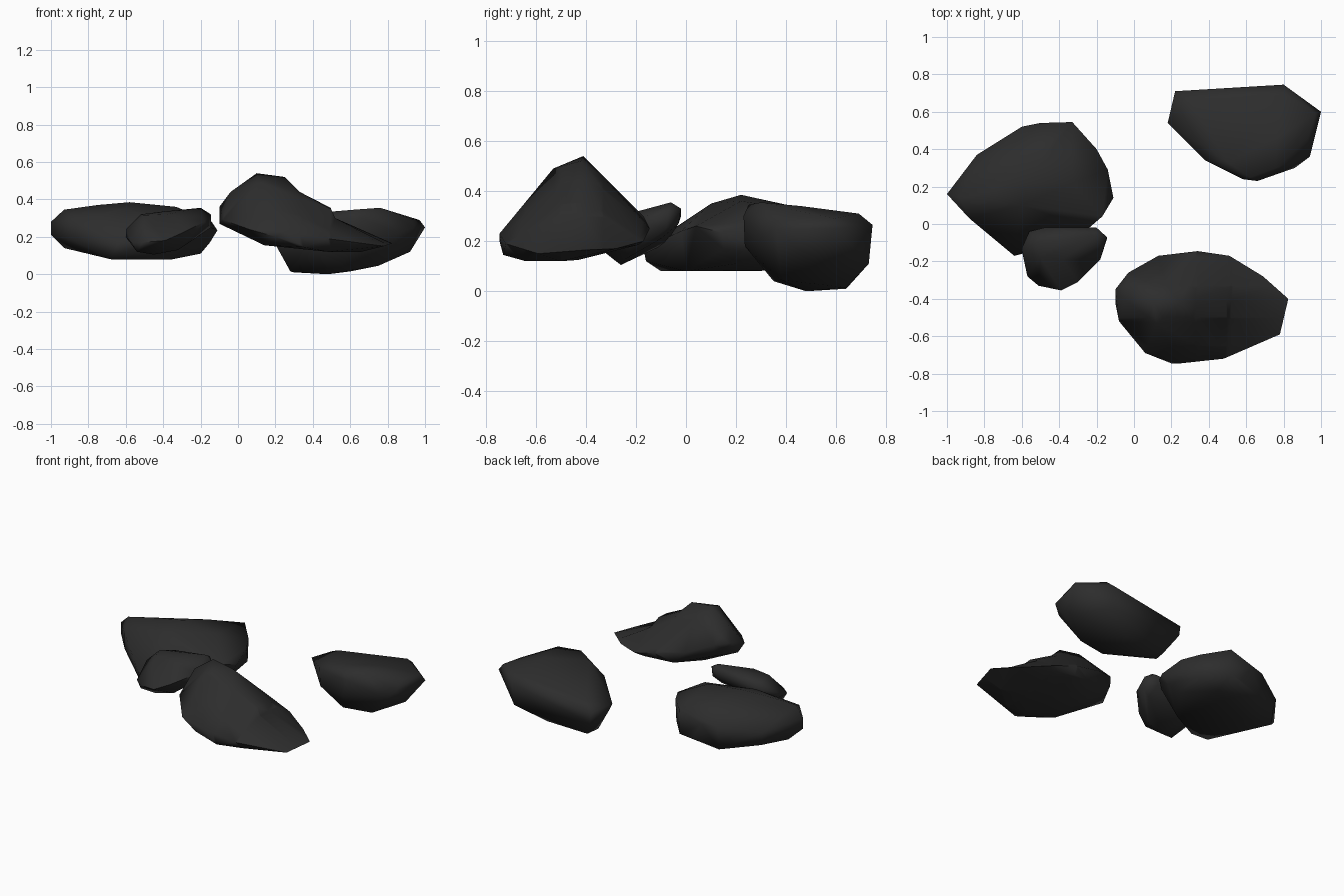
import bpy, bmesh, math

stone = bpy.data.materials.new("dark_stone")
stone.diffuse_color = (0.026, 0.026, 0.026, 1)


def chip(bm, cap):
    """Cut a stepped slope along x: cap lists (x, highest z)."""
    cuts = [((x, 0, 0), (1, 0, 0)) for x, _ in cap[1:-1]]
    cuts += [((0, y, 0), (0, 1, 0)) for y in (-.65, -.50, -.33)]
    for co, no in cuts:
        bmesh.ops.bisect_plane(bm, geom=bm.verts[:] + bm.edges[:] + bm.faces[:],
                               plane_co=co, plane_no=no)
    for v in bm.verts:
        for (xa, za), (xb, zb) in zip(cap, cap[1:]):
            if xa <= v.co.x <= xb:
                v.co.z = min(v.co.z, za + (zb - za) * (v.co.x - xa) / (xb - xa))
    bmesh.ops.triangulate(bm, faces=bm.faces[:])


def rock(name, rim, top, bottom, cap=None):
    """Chipped stone: the hull around its rim, crown and underside points."""
    bm = bmesh.new()
    for p in rim + top + bottom:
        bm.verts.new(p)
    res = bmesh.ops.convex_hull(bm, input=bm.verts[:])
    loose = {g for g in res["geom_interior"] + res["geom_unused"]
             if isinstance(g, bmesh.types.BMVert)}
    bmesh.ops.delete(bm, geom=list(loose), context='VERTS')
    if cap:
        chip(bm, cap)
    bmesh.ops.recalc_face_normals(bm, faces=bm.faces[:])
    me = bpy.data.meshes.new(name)
    bm.to_mesh(me)
    bm.free()
    me.materials.append(stone)
    ob = bpy.data.objects.new(name, me)
    bpy.context.collection.objects.link(ob)
    bpy.ops.object.select_all(action='DESELECT')
    ob.select_set(True)
    bpy.context.view_layer.objects.active = ob
    bpy.ops.object.shade_smooth_by_angle(angle=math.radians(75))


# tall peaked stone, front right
rock("peaked_rock",
     [(-.10, -.35, .36), (-.10, -.42, .27), (-.03, -.26, .36), (.13, -.17, .30),
      (.34, -.145, .25), (.51, -.17, .20), (.69, -.28, .17), (.825, -.40, .165),
      (.78, -.59, .15), (.48, -.72, .19), (.25, -.745, .23), (.20, -.745, .20),
      (.06, -.69, .24), (-.08, -.52, .29)],
     [(.10, -.41, .54), (.25, -.42, .52), (-.04, -.41, .44), (.12, -.53, .49)],
     [(.14, -.60, .155), (.14, -.40, .16), (.48, -.64, .12), (.66, -.50, .12),
      (.48, -.43, .125), (.45, -.19, .185), (.22, -.18, .205), (.35, -.73, .145)],
     cap=[(.25, .52), (.33, .44), (.495, .355), (.52, .30), (.84, .16)])

# broad flat stone, left
rock("broad_rock",
     [(-1, .16, .28), (-1, .16, .21), (-.84, .37, .22), (-.82, .36, .125),
      (-.60, .52, .25), (-.60, .50, .09), (-.50, .54, .25), (-.42, .53, .13),
      (-.33, .545, .31), (-.33, .54, .14), (-.20, .40, .29), (-.20, .39, .14),
      (-.14, .29, .28), (-.11, .14, .235), (-.17, .04, .26), (-.15, .15, .17),
      (-.24, -.02, .24), (-.64, -.17, .17), (-.60, -.16, .12), (-.88, .03, .29),
      (-.88, .03, .18)],
     [(-.93, .14, .345), (-.75, .18, .37), (-.58, .22, .385), (-.33, .22, .36),
      (-.60, .10, .35), (-.50, .38, .35)],
     [(-.20, .20, .11), (-.35, 0, .08), (-.68, -.10, .08), (-.68, .25, .08),
      (-.35, .40, .085), (-.93, .22, .14)])

# wedge stone, back right
rock("wedge_rock",
     [(.18, .54, .21), (.22, .71, .20), (.23, .71, .13), (.20, .55, .16),
      (.80, .745, .265), (.79, .73, .11), (1, .60, .25), (.97, .59, .29),
      (.94, .36, .25), (.86, .30, .22), (.66, .23, .30), (.63, .235, .18),
      (.58, .24, .30), (.38, .34, .27), (.38, .35, .14)],
     [(.50, .33, .335), (.76, .30, .355), (.62, .25, .345), (.93, .46, .295),
      (.80, .69, .31), (.30, .66, .245), (.76, .46, .34)],
     [(.92, .50, .12), (.75, .38, .045), (.48, .48, 0), (.28, .55, .015),
      (.30, .64, .01), (.60, .64, .015), (.55, .35, .04)])

# small tilted stone
rock("small_rock",
     [(-.60, -.13, .24), (-.60, -.14, .20), (-.56, -.04, .28), (-.48, -.02, .30),
      (-.20, -.02, .33), (-.145, -.07, .32), (-.145, -.08, .25), (-.18, -.19, .28),
      (-.30, -.31, .22), (-.39, -.355, .18), (-.51, -.33, .17), (-.57, -.28, .17),
      (-.22, -.03, .27)],
     [(-.52, -.10, .32), (-.40, -.09, .335), (-.20, -.06, .355), (-.30, -.14, .33),
      (-.50, -.18, .315), (-.38, -.19, .32)],
     [(-.20, -.10, .21), (-.32, -.24, .13), (-.54, -.28, .12), (-.45, -.26, .105),
      (-.50, -.08, .19)])
